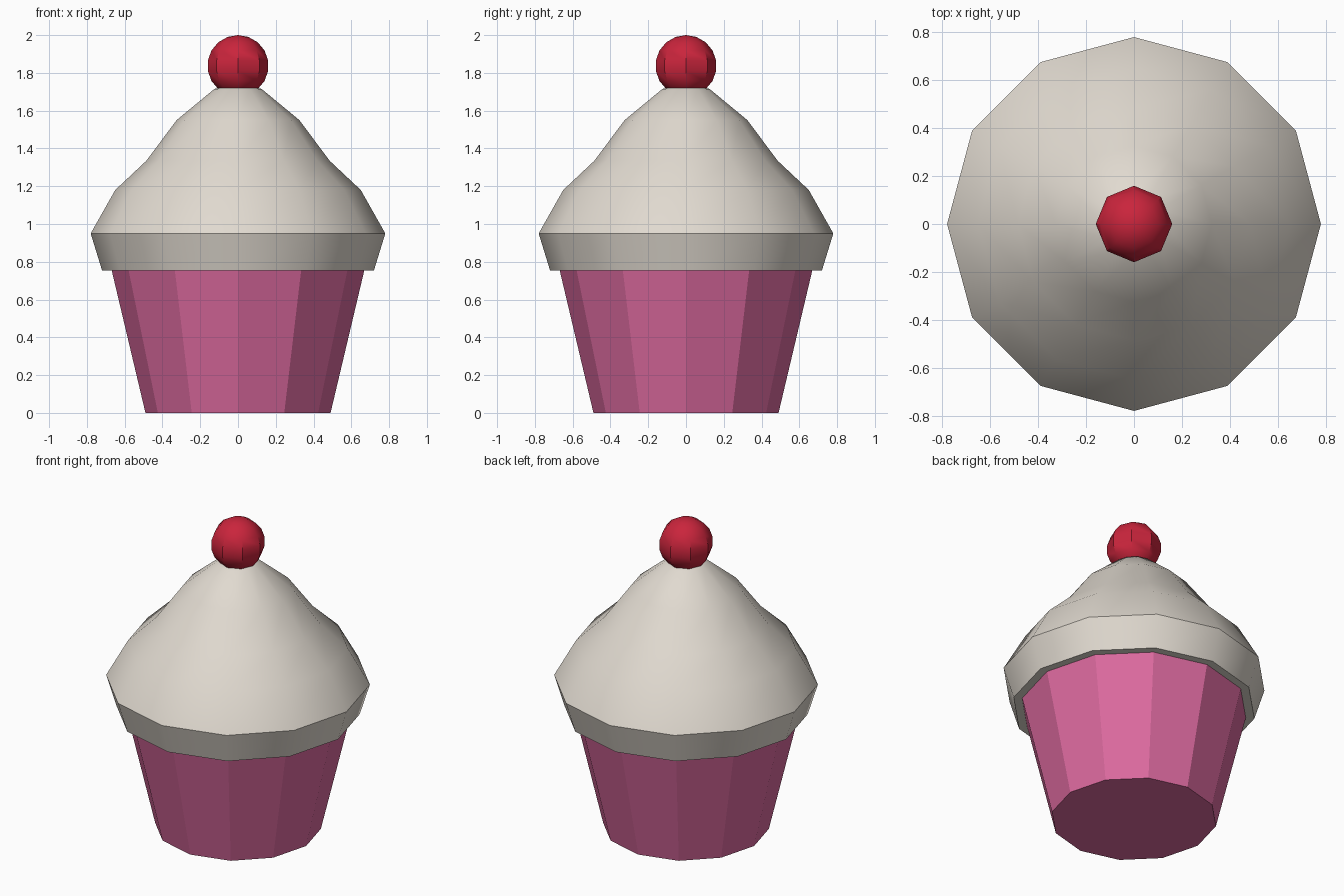
import bpy
import bmesh
import math

cube = bpy.data.objects.get("Cube")
if cube:
    bpy.data.objects.remove(cube, do_unlink=True)


def make_material(name, colour):
    mat = bpy.data.materials.new(name)
    mat.use_nodes = True
    mat.diffuse_color = (*colour, 1)
    mat.node_tree.nodes["Principled BSDF"].inputs["Base Color"].default_value = (*colour, 1)
    return mat


def lathe(name, profile, sides, mat, smooth=None):
    """Spin (radius, height) points, bottom to top, into a closed solid."""
    bm = bmesh.new()
    rings = []
    for r, z in profile:
        ring = []
        for i in range(sides):
            a = math.tau * i / sides
            ring.append(bm.verts.new((r * math.cos(a), r * math.sin(a), z)))
        rings.append(ring)
    for low, high in zip(rings, rings[1:]):
        for i in range(sides):
            j = (i + 1) % sides
            bm.faces.new((low[i], low[j], high[j], high[i]))
    bm.faces.new(rings[0][::-1])
    bm.faces.new(rings[-1])
    return finish(name, bm, mat, smooth)


def finish(name, bm, mat, smooth):
    mesh = bpy.data.meshes.new(name)
    bm.to_mesh(mesh)
    bm.free()
    mesh.materials.append(mat)
    obj = bpy.data.objects.new(name, mesh)
    bpy.context.collection.objects.link(obj)
    if smooth:
        bpy.ops.object.select_all(action="DESELECT")
        obj.select_set(True)
        bpy.context.view_layer.objects.active = obj
        bpy.ops.object.shade_smooth_by_angle(angle=math.radians(smooth))
    return obj


pink = make_material("pink paper", (0.72, 0.145, 0.35))
cream = make_material("cream icing", (0.75, 0.70, 0.63))
red = make_material("cherry red", (0.59, 0.018, 0.045))

# Faceted paper cup
lathe("paper_cup", [(0.49, 0), (0.67, 0.76)], 12, pink)

# Smooth icing with a creased rim
lathe("icing", [(0.72, 0.755), (0.78, 0.95), (0.65, 1.18), (0.485, 1.335),
                (0.325, 1.55), (0.125, 1.715), (0.09, 1.725)], 12, cream, 35)

# Cherry resting in the icing
bm = bmesh.new()
bmesh.ops.create_uvsphere(bm, u_segments=8, v_segments=9, radius=0.162)
bmesh.ops.translate(bm, verts=bm.verts, vec=(0, 0, 1.838))
finish("cherry", bm, red, 42)
